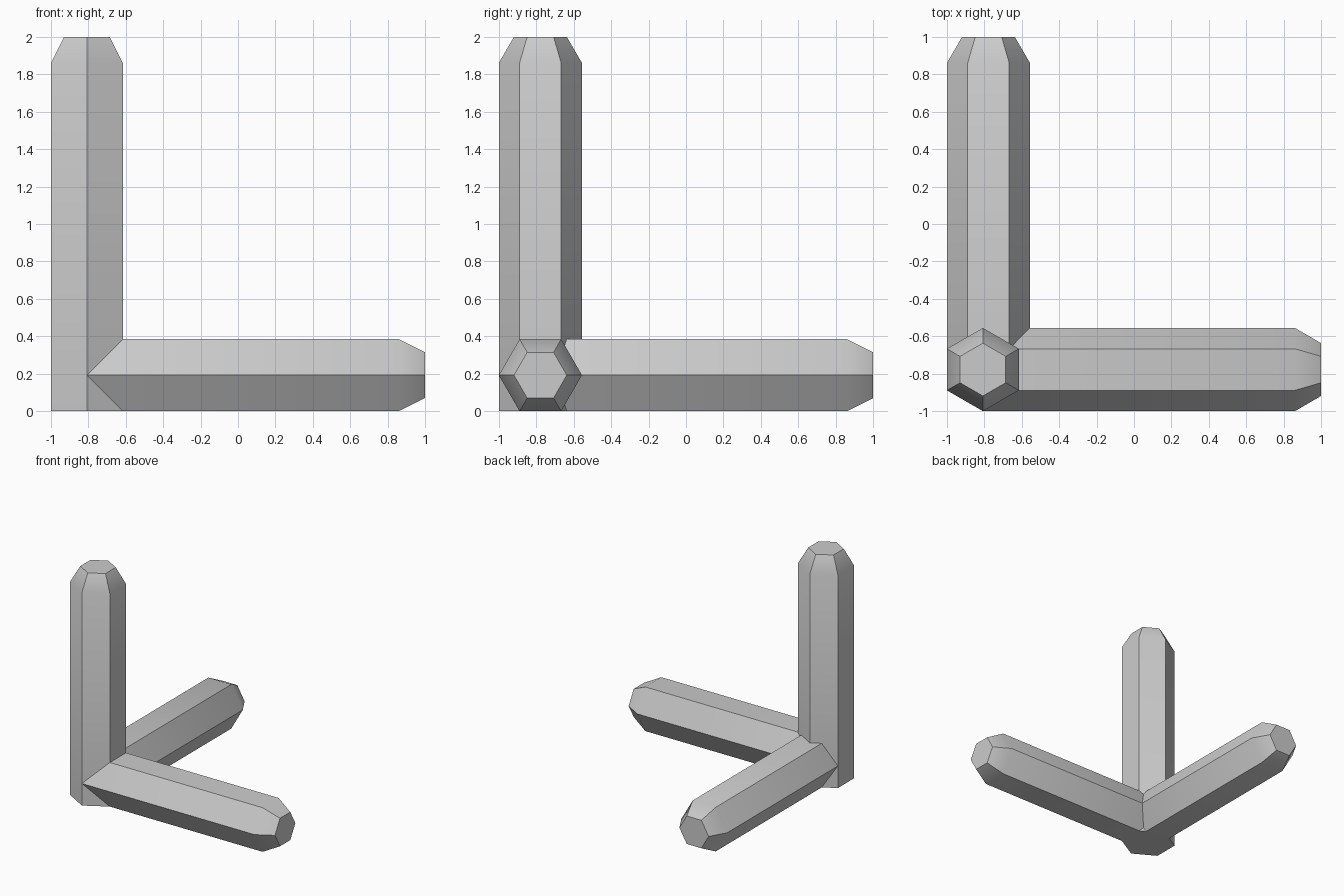
import bpy, bmesh, math
from mathutils import Vector

cube = bpy.data.objects.get("Cube")
if cube:
    bpy.data.objects.remove(cube, do_unlink=True)

GREY = (0.6, 0.6, 0.6, 1.0)
grey = bpy.data.materials.new("plain grey")
grey.use_nodes = True
grey.diffuse_color = GREY
grey.node_tree.nodes["Principled BSDF"].inputs["Base Color"].default_value = GREY

R = 0.2222                              # corner radius of a bar
FLAT = R * math.cos(math.radians(30))   # centre to flat side
TIP = 0.141                             # corner radius of the blunt tip
TAPER = 0.14                            # length of the tapered end


def hex_bar(name, start, end, point_dir):
    """Hexagonal bar with a tapered far end; point_dir is where a corner points."""
    start, end = Vector(start), Vector(end)
    axis = (end - start).normalized()
    u = Vector(point_dir)
    v = axis.cross(u)
    bm = bmesh.new()
    rings = []
    for centre, r in ((start, R), (end - axis * TAPER, R), (end, TIP)):
        angles = [math.radians(60 * i) for i in range(6)]
        rings.append([bm.verts.new(centre + r * (u * math.cos(a) + v * math.sin(a)))
                      for a in angles])
    for low, high in zip(rings, rings[1:]):
        for i in range(6):
            j = (i + 1) % 6
            bm.faces.new((low[i], low[j], high[j], high[i]))
    bm.faces.new(rings[0][::-1])
    bm.faces.new(rings[-1])
    mesh = bpy.data.meshes.new(name)
    bm.to_mesh(mesh)
    bm.free()
    mesh.materials.append(grey)
    obj = bpy.data.objects.new(name, mesh)
    bpy.context.collection.objects.link(obj)
    # Soften only the bend into the taper
    bpy.ops.object.select_all(action='DESELECT')
    obj.select_set(True)
    bpy.context.view_layer.objects.active = obj
    bpy.ops.object.shade_smooth_by_angle(angle=math.radians(35))


# Three bars meeting in one corner
px, py = FLAT - 1, R - 1
hex_bar("upright_bar", (px, py, 0), (px, py, 2), (0, 1, 0))
hex_bar("side_bar", (px, py, FLAT), (1, py, FLAT), (0, 1, 0))
hex_bar("back_bar", (R - 1, py + 0.06, FLAT), (R - 1, 1, FLAT), (1, 0, 0))
